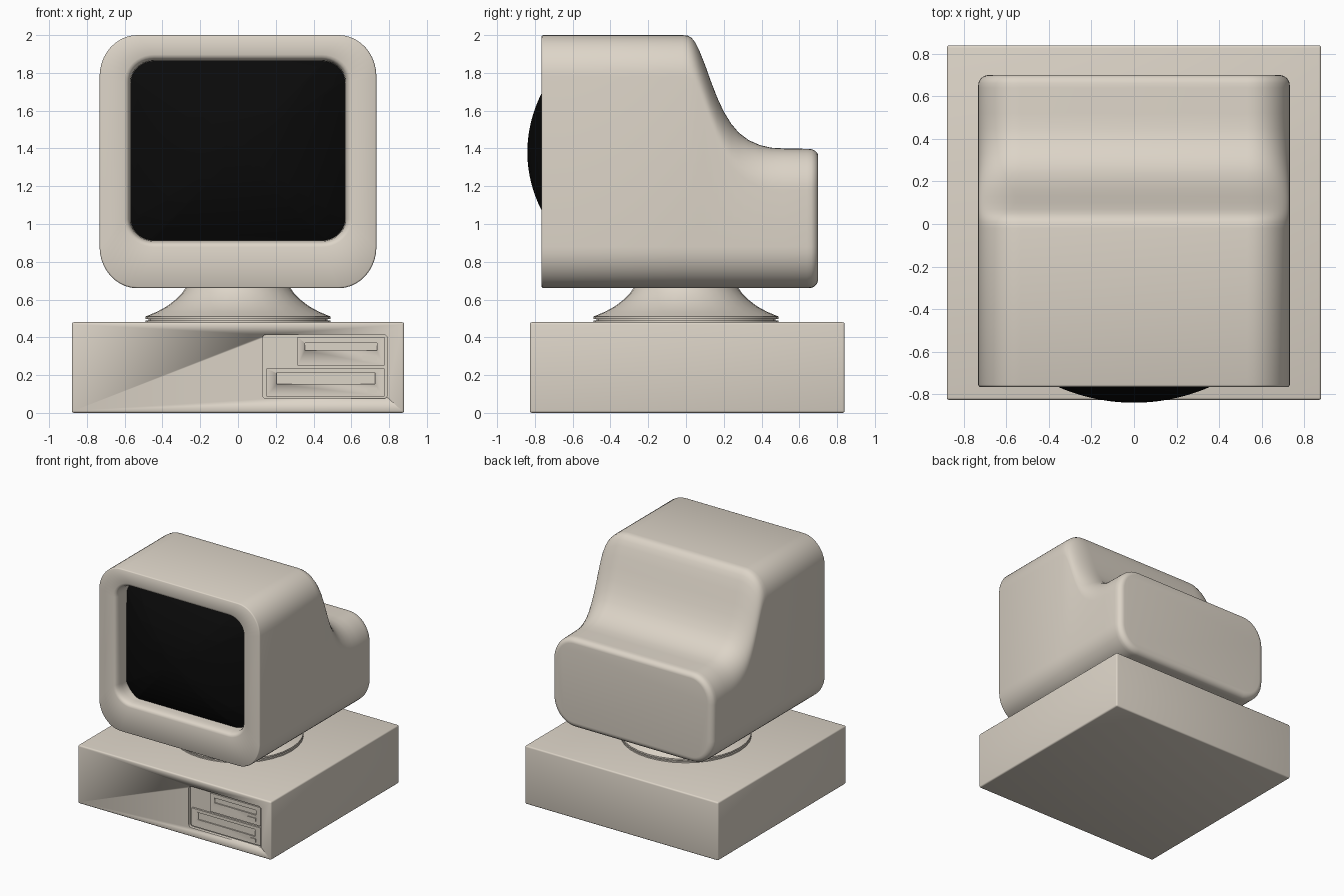
import bpy, bmesh, math

if "Cube" in bpy.data.objects:
    bpy.data.objects.remove(bpy.data.objects["Cube"])

def material(name, col):
    m = bpy.data.materials.new(name)
    m.diffuse_color = (*col, 1)
    m.use_nodes = True
    m.node_tree.nodes["Principled BSDF"].inputs["Base Color"].default_value = m.diffuse_color
    return m

BEIGE = material("beige_plastic", (0.72, 0.66, 0.575))
BLACK = material("black_glass", (0.003, 0.003, 0.003))

def finish(bm, name, mat=BEIGE, angle=35):
    bmesh.ops.recalc_face_normals(bm, faces=bm.faces)
    me = bpy.data.meshes.new(name)
    bm.to_mesh(me)
    bm.free()
    ob = bpy.data.objects.new(name, me)
    bpy.context.collection.objects.link(ob)
    me.materials.append(mat)
    bpy.ops.object.select_all(action='DESELECT')
    ob.select_set(True)
    bpy.context.view_layer.objects.active = ob
    bpy.ops.object.shade_smooth_by_angle(angle=math.radians(angle))
    return ob

def box(name, x, y, z, bevel=0.0, vertical_only=False):
    bm = bmesh.new()
    bmesh.ops.create_cube(bm, size=1)
    for v in bm.verts:
        for i, r in enumerate((x, y, z)):
            v.co[i] = sum(r) / 2 + v.co[i] * (r[1] - r[0])
    if bevel:
        # optionally round only the corners seen from the front
        edges = [e for e in bm.edges if not vertical_only
                 or abs(e.verts[0].co.y - e.verts[1].co.y) > 1e-4]
        bmesh.ops.bevel(bm, geom=edges, offset=bevel, segments=3,
                        profile=0.5, affect='EDGES')
    return finish(bm, name)

def cut(ob, cutter):
    cutter.hide_render = True
    cutter.hide_viewport = True
    cutter.display_type = 'WIRE'
    m = ob.modifiers.new("cut", 'BOOLEAN')
    m.operation = 'DIFFERENCE'
    m.solver = 'EXACT'
    m.object = cutter

def rounded_loop(bm, y, hx, z0, z1, rx, rz, n=10):
    """Rounded rectangle in the xz plane; y may be a function of x, z."""
    verts = []
    for q, (sx, sz) in enumerate(((1, 1), (-1, 1), (-1, -1), (1, -1))):
        cx, cz = sx * (hx - rx), (z1 - rz if sz > 0 else z0 + rz)
        for i in range(n + 1):
            a = math.pi / 2 * (q + i / n)
            px, pz = cx + rx * math.cos(a), cz + rz * math.sin(a)
            verts.append(bm.verts.new((px, y(px, pz) if callable(y) else y, pz)))
    return verts

def loft(bm, loops):
    for a, b in zip(loops, loops[1:]):
        for i in range(len(a)):
            j = (i + 1) % len(a)
            bm.faces.new((a[i], a[j], b[j], b[i]))

# monitor housing: screen recess, bezel face, body, stepped back
bm = bmesh.new()
loops = []
for y, d in ((-0.56, 0), (-0.70, 0.003), (-0.73, 0.007), (-0.75, 0.014),
             (-0.76, 0.023), (-0.765, 0.037)):
    loops.append(rounded_loop(bm, y, 0.565 + d, 0.915 - d, 1.86 + d, 0.12 + d, 0.11 + d))
for y, d in ((-0.765, 0.008), (-0.762, 0.003), (-0.755, 0)):
    loops.append(rounded_loop(bm, y, 0.733 - d, 0.66 + d, 2.0 - d, 0.2 - d, 0.22 - d))
top = ((-0.02, 2.0), (0.01, 1.997), (0.03, 1.985), (0.05, 1.96), (0.07, 1.92),
       (0.1, 1.845), (0.13, 1.76), (0.165, 1.67), (0.2, 1.595), (0.24, 1.53),
       (0.28, 1.483), (0.33, 1.445), (0.39, 1.418), (0.45, 1.404), (0.52, 1.4), (0.64, 1.398))
for y, z in top:
    loops.append(rounded_loop(bm, y, 0.733, 0.66, z, 0.2, 0.22))
for i in range(1, 7):
    a = math.pi / 2 * i / 6
    d = 0.05 * (1 - math.cos(a))
    loops.append(rounded_loop(bm, 0.65 + 0.05 * math.sin(a), 0.733 - d, 0.66 + d,
                              1.398 - d * 0.8, 0.2 - d, 0.22 - d))
loft(bm, loops)
bm.faces.new(loops[-1])
finish(bm, "monitor_housing", angle=50)

# bulging screen: spherical patch made of shrinking rounded loops
R, ZC = 1.24, 1.38
bulge = lambda x, z: R - 0.84 - math.sqrt(R * R - x * x - (z - ZC) ** 2)
bm = bmesh.new()
loops = []
for i in range(14):
    s = 1 - i / 14
    loops.append(rounded_loop(bm, bulge, 0.573 * s, ZC - 0.473 * s, ZC + 0.488 * s,
                              0.12 * s, 0.11 * s, n=8))
loft(bm, loops)
tip = bm.verts.new((0, -0.84, ZC))
last = loops[-1]
for i in range(len(last)):
    bm.faces.new((last[i], last[(i + 1) % len(last)], tip))
scr = finish(bm, "screen", BLACK, 60)

# swivel stand: flared foot on two thin discs
bm = bmesh.new()
profile = ((0, 0.475), (0.49, 0.475), (0.49, 0.49), (0.475, 0.49), (0.475, 0.497),
           (0.49, 0.497), (0.49, 0.51), (0.43, 0.535), (0.375, 0.565), (0.33, 0.6),
           (0.295, 0.635), (0.275, 0.665), (0.265, 0.69), (0, 0.69))
vs = [bm.verts.new((r, 0, z)) for r, z in profile]
es = [bm.edges.new(p) for p in zip(vs, vs[1:])]
bmesh.ops.spin(bm, geom=vs + es, cent=(0, 0, 0), axis=(0, 0, 1),
               angle=math.tau, steps=32, use_duplicate=False)
bmesh.ops.remove_doubles(bm, verts=bm.verts, dist=1e-4)
finish(bm, "swivel_stand")

# computer case with a recessed drive bay
F = -0.827
case = box("computer_case", (-0.88, 0.88), (F, 0.84), (0, 0.48), 0.012)
cut(case, box("bay_cutter", (0.13, 0.79), (F - 0.1, F + 0.025), (0.075, 0.415), 0.02, True))

# two drives: face plate, slot and eject button
drives = (("upper", (0.315, 0.775), (0.25, 0.402), (0.355, 0.735), (0.33, 0.37), (0.66, 0.735), (0.277, 0.305)),
          ("lower", (0.15, 0.775), (0.088, 0.235), (0.205, 0.725), (0.152, 0.21), (0.685, 0.735), (0.105, 0.135)))
for n, px, pz, sx, sz, bx, bz in drives:
    plate = box(n + "_drive", px, (F + 0.01, F + 0.03), pz)
    cut(plate, box(n + "_slot_cutter", sx, (F - 0.05, F + 0.02), sz))
    box(n + "_eject_button", bx, (F + 0.003, F + 0.02), bz)
